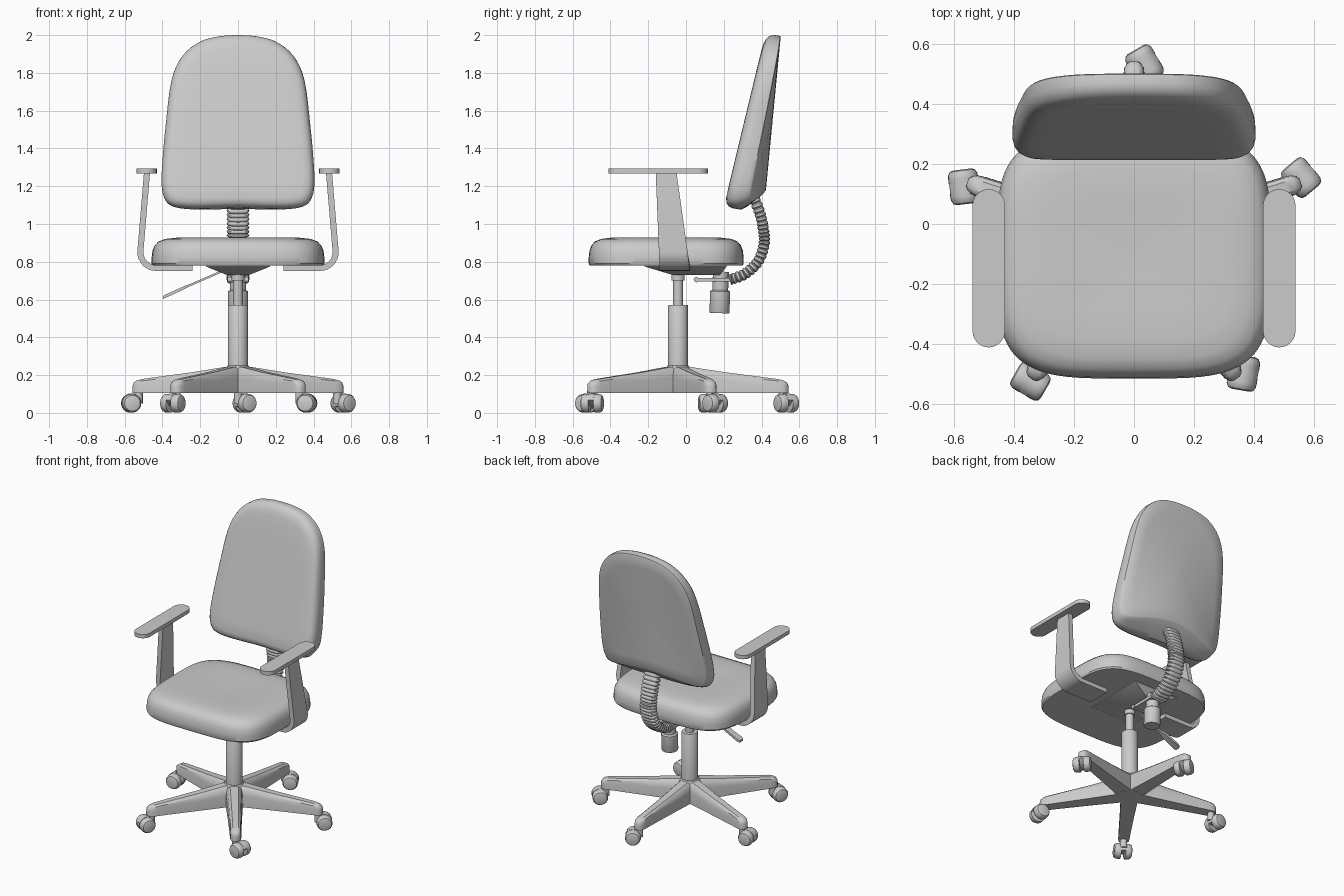
import bpy, bmesh, math
from mathutils import Vector, Matrix

if "Cube" in bpy.data.objects:
    bpy.data.objects.remove(bpy.data.objects["Cube"])

CY = -0.042  # column position in y


def loft(name, rings):
    """Skin a list of equal-length closed rings and cap both ends."""
    bm = bmesh.new()
    vs = [[bm.verts.new(p) for p in r] for r in rings]
    n = len(vs[0])
    for a, b in zip(vs, vs[1:]):
        for i in range(n):
            j = (i + 1) % n
            bm.faces.new((a[i], a[j], b[j], b[i]))
    bm.faces.new(vs[0][::-1])
    bm.faces.new(vs[-1])
    bmesh.ops.recalc_face_normals(bm, faces=bm.faces)
    me = bpy.data.meshes.new(name)
    bm.to_mesh(me)
    bm.free()
    ob = bpy.data.objects.new(name, me)
    bpy.context.collection.objects.link(ob)
    return ob


def lathe(name, profile, mat, n=32):
    """Turn (radius, height) pairs about local z, then place with mat."""
    return loft(name, [[mat @ Vector((r * math.cos(k * math.tau / n), r * math.sin(k * math.tau / n), h))
                        for k in range(n)] for r, h in profile])


def box(name, x0, x1, y0, y1, z0, z1):
    return loft(name, [[(x0, y0, z), (x1, y0, z), (x1, y1, z), (x0, y1, z)] for z in (z0, z1)])


def spline(pts, steps, closed=False):
    """Catmull-Rom curve through 2D points."""
    P = [Vector(p) for p in pts]
    n, out = len(P), []
    get = (lambda i: P[i % n]) if closed else (lambda i: P[max(0, min(n - 1, i))])
    for i in range(n if closed else n - 1):
        a, b, c, d = (get(i + k) for k in (-1, 0, 1, 2))
        for s in range(steps):
            t = s / steps
            out.append(0.5 * (2 * b + (c - a) * t + (2 * a - 5 * b + 4 * c - d) * t * t
                              + (3 * b - a - 3 * c + d) * t ** 3))
    return out if closed else out + [P[-1]]


def superellipse(a, b, e, n):
    out = []
    for k in range(n):
        c, s = math.cos(k * math.tau / n), math.sin(k * math.tau / n)
        out.append((a * math.copysign(abs(c) ** (2 / e), c), b * math.copysign(abs(s) ** (2 / e), s)))
    return out


# Seat cushion
seat_profile = [(0.90, 0.78), (0.985, 0.78), (1, 0.79), (1, 0.825), (0.99, 0.86), (0.965, 0.887),
                (0.92, 0.908), (0.84, 0.921), (0.7, 0.928), (0.45, 0.926), (0.2, 0.922), (0.04, 0.921)]
outline = superellipse(0.457, 0.41, 4, 80)
loft("seat", [[(x * s, y * s - 0.105, z) for x, y in outline] for s, z in seat_profile])

# Backrest: flat tilted front, rear bulging along the centre line
half = [(0.15, 1.077), (0.28, 1.08), (0.36, 1.10), (0.395, 1.15), (0.405, 1.23), (0.398, 1.36), (0.383, 1.52),
        (0.352, 1.76), (0.293, 1.89), (0.2, 1.965), (0.1, 1.993)]
back_outline = spline([(0, 1.08)] + half + [(0, 2.0)] + [(-x, z) for x, z in half[::-1]], 4, True)


def back_point(p, s, d):
    x, z = p.x * s, 1.5 + (p.y - 1.5) * s
    q = 1 - (x / 0.405) ** 2
    front = 0.215 + 0.24 * (z - 1.155)
    edge = 0.325 + 0.195 * (z - 1.085)
    rear = edge + (0.43 + 0.087 * (z - 1.17) - edge) * q
    low = 0.09 * q * max(0, d - 0.5) * 2
    return (x, front + (rear - front) * d, z + low * (2 - z) / 0.92)


back_profile = [(0.04, 0), (0.4, 0), (0.7, 0), (0.86, 0.01), (0.92, 0.05), (0.96, 0.13), (0.985, 0.25),
                (1, 0.45), (1, 0.6), (0.997, 0.8), (0.99, 0.96), (0.975, 1), (0.8, 1), (0.55, 1), (0.3, 1), (0.04, 1)]
loft("backrest", [[back_point(p, s, d) for p in back_outline] for s, d in back_profile])

# Ribbed bellows carrying the backrest
path = spline([(0.23, 0.705), (0.31, 0.735), (0.38, 0.80), (0.413, 0.89), (0.41, 0.97), (0.39, 1.06), (0.355, 1.15)], 16)
rings = []
for i, p in enumerate(path):
    t = (path[min(i + 1, len(path) - 1)] - path[max(i - 1, 0)]).normalized()
    k = (0.8, 0.97, 1, 0.97)[i % 4]
    rings.append([(a * k, p.x - t.y * b * k, p.y + t.x * b * k) for a, b in superellipse(0.06, 0.03, 3, 20)])
loft("bellows", rings)

# Tilt mechanism below the seat
loft("mechanism", [[(-a, y0, z), (a, y0, z), (a, y1, z), (-a, y1, z)]
                   for a, y0, y1, z in ((0.058, -0.07, 0.18, 0.73), (0.17, -0.22, 0.215, 0.775), (0.17, -0.22, 0.215, 0.785))])
box("back_bracket", -0.05, 0.05, 0.05, 0.25, 0.695, 0.715)
lathe("bracket_pin", [(0.014, -0.055), (0.014, 0.055)],
      Matrix.Translation((0, 0.055, 0.705)) @ Matrix.Rotation(math.pi / 2, 4, 'Y'), 16)
lathe("tension_knob", [(0.05, 0), (0.053, 0.006), (0.053, 0.115), (0.047, 0.12), (0.042, 0.122), (0.042, 0.22)],
      Matrix.Translation((0, 0.177, 0.528)) @ Matrix.Rotation(math.radians(-2), 4, 'X'))

# Height lever with flattened grip
loft("lever", [[(x, CY - w, z - h), (x, CY + w, z - h), (x, CY + w, z + h), (x, CY - w, z + h)]
               for x, z, w, h in ((-0.05, 0.765, 0.009, 0.006), (-0.25, 0.678, 0.009, 0.006),
                                  (-0.28, 0.665, 0.02, 0.008), (-0.385, 0.617, 0.024, 0.009), (-0.398, 0.611, 0.017, 0.006))])

# Armrests
for side, sx in (("left", -1), ("right", 1)):
    pad = []
    for cy, a0 in ((0.062, 0), (-0.357, 180)):
        pad += [(sx * 0.484 + 0.054 * math.cos(math.radians(a0 + 15 * k)),
                 cy + 0.054 * math.sin(math.radians(a0 + 15 * k))) for k in range(13)]
    loft(side + "_arm_pad", [[(x, y, z) for x, y in pad] for z in (1.267, 1.293)])
    pts = [Vector((0.482, 1.27))]
    pts += [Vector((0.437 + 0.08 * math.cos(a), 0.852 + 0.084 * math.sin(a)))
            for a in (-k * math.pi / 16 for k in range(9))] + [Vector((0.24, 0.768))]
    rings = []
    for i, p in enumerate(pts):
        t = (pts[min(i + 1, len(pts) - 1)] - pts[max(i - 1, 0)]).normalized()
        n = Vector((-t.y, t.x)) * 0.016
        f = (1.27 - p.y) / 0.5
        y0, y1 = -0.16 + 0.02 * f, -0.05 + 0.07 * f
        rings.append([(sx * (p + m * n).x, y, (p + m * n).y) for m, y in ((1, y0), (1, y1), (-1, y1), (-1, y0))])
    loft(side + "_arm_support", rings)

# Gas column and hub
place = Matrix.Translation((0, CY, 0))
lathe("column_sleeve", [(0.053, 0.2), (0.053, 0.567), (0.05, 0.572)], place)
lathe("column_rod", [(0.026, 0.55), (0.026, 0.75)], place)
lathe("column_collar", [(0.034, 0.70), (0.034, 0.74)], place)
lathe("base_hub", [(0.085, 0.105), (0.08, 0.2), (0.066, 0.238), (0.055, 0.25)], place)

# Five legs, each with a swivelled twin-wheel caster
leg_sections = [(0, 0.056, 0.248), (0.06, 0.054, 0.244), (0.25, 0.045, 0.215), (0.47, 0.037, 0.187), (0.53, 0.036, 0.179),
                (0.56, 0.033, 0.171), (0.577, 0.024, 0.16), (0.584, 0.012, 0.145)]
swivels = (30, 187, 240, 350, 40)
wheel = [(0.03, 0.058), (0.042, 0.054), (0.049, 0.042), (0.05, 0.03), (0.05, 0.014), (0.046, 0.012)]
for i, swivel in enumerate(swivels):
    m = place @ Matrix.Rotation(math.radians(90 + 72 * i), 4, 'Z')
    rings = []
    for r, w, t in leg_sections:
        h = t - 0.106
        right = [(w, 0.106), (w * 0.97, 0.106 + h * 0.6), (w * 0.85, t - h * 0.14), (w * 0.5, t)]
        rings.append([m @ Vector((r, y, z)) for y, z in right + [(-y, z) for y, z in right[::-1]]])
    loft(f"leg_{i + 1}", rings)
    pivot = m @ Vector((0.553, 0, 0))
    c = Matrix.Translation(pivot) @ Matrix.Rotation(math.radians(swivel), 4, 'Z')
    lathe(f"caster_stem_{i + 1}", [(0.022, 0.05), (0.022, 0.12)], c, 16)
    axle = c @ Matrix.Translation((0.04, 0, 0.051)) @ Matrix.Rotation(math.pi / 2, 4, 'X')
    for tag, flip in (("a", 1), ("b", -1)):
        lathe(f"caster_wheel_{i + 1}{tag}", [(r, h * flip) for r, h in wheel], axle, 24)
    # hood wrapping the upper half between the wheels
    hood = [(0.052 * math.cos(a), 0.052 * math.sin(a)) for a in (math.radians(20 + 20 * k) for k in range(10))]
    hood += [(-0.03, -0.02), (0.02, -0.01)]
    loft(f"caster_hood_{i + 1}", [[axle @ Vector((x, y, z)) for x, y in hood] for z in (-0.015, 0.015)])

# Shading
for ob in bpy.data.objects:
    ob.select_set(True)
    bpy.context.view_layer.objects.active = ob
bpy.ops.object.shade_smooth_by_angle(angle=math.radians(35))
